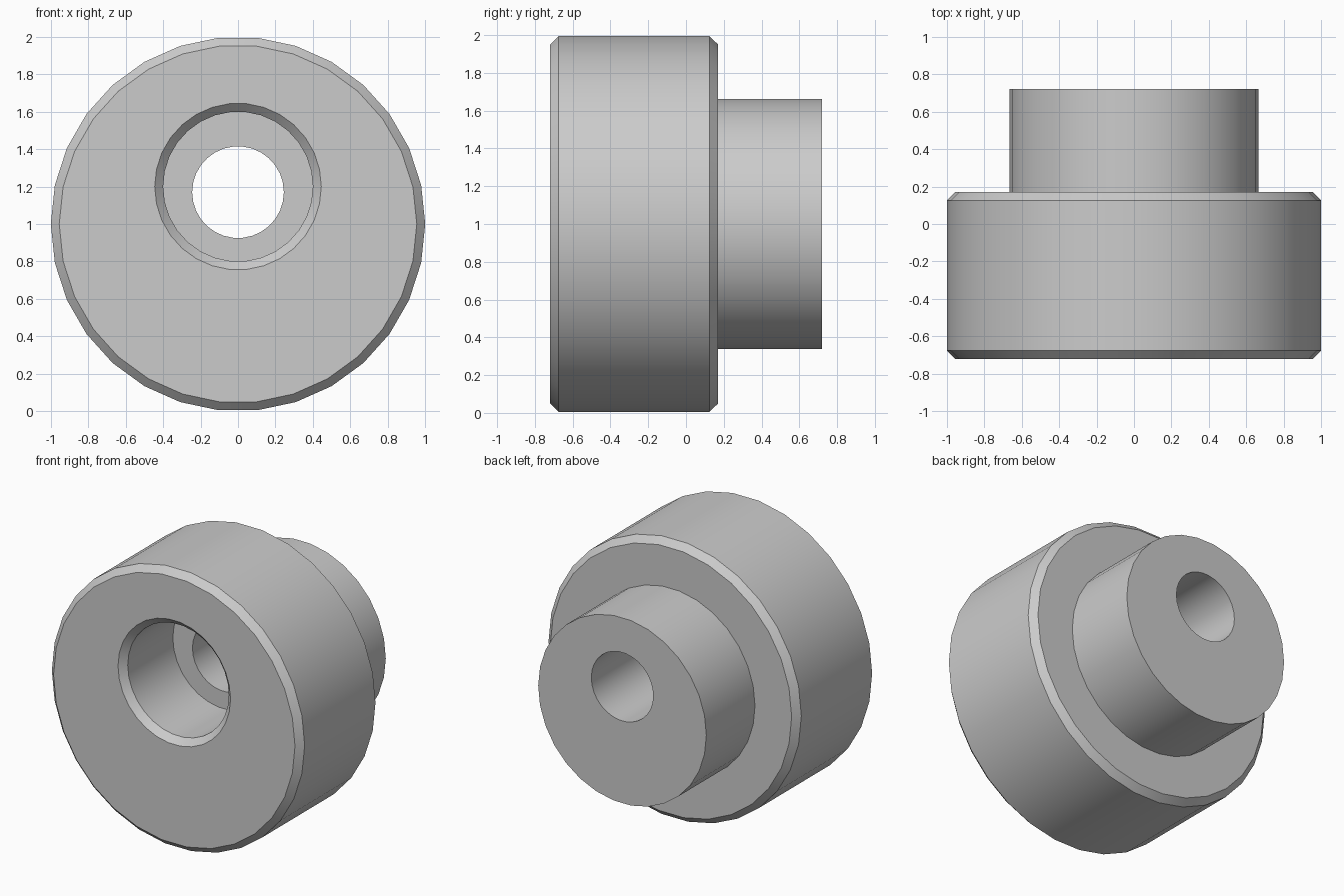
import bpy
import bmesh
from math import cos, sin, pi, radians

SEGMENTS = 30

default_cube = bpy.data.objects.get("Cube")
if default_cube:
    bpy.data.objects.remove(default_cube, do_unlink=True)

# Plain grey metal
grey = bpy.data.materials.new("grey_metal")
grey.use_nodes = True
grey.diffuse_color = (0.6, 0.6, 0.6, 1)
grey.node_tree.nodes["Principled BSDF"].inputs["Base Color"].default_value = (0.6, 0.6, 0.6, 1)

# Sections along y: (y, radius, centre height), outside then back through the bore
BODY_Z, BORE_Z, HOLE_Z = 1.0, 1.2, 1.17
sections = [
    (-0.72, 0.955, BODY_Z),    # front face edge
    (-0.675, 1.0, BODY_Z),     # front chamfer
    (0.125, 1.0, BODY_Z),      # rim
    (0.17, 0.955, BODY_Z),     # rear chamfer
    (0.17, 0.665, BODY_Z),     # shoulder
    (0.72, 0.665, BODY_Z),     # boss end
    (0.72, 0.245, HOLE_Z),     # through hole, rear
    (-0.165, 0.245, HOLE_Z),   # through hole, front
    (-0.165, 0.4, BORE_Z),     # counterbore floor
    (-0.675, 0.4, BORE_Z),     # counterbore wall
    (-0.72, 0.445, BORE_Z),    # counterbore chamfer
]


def add_ring(bm, y, radius, height):
    angles = [2 * pi * i / SEGMENTS for i in range(SEGMENTS)]
    return [bm.verts.new((radius * cos(a), y, height + radius * sin(a))) for a in angles]


# Skin neighbouring sections into one closed eccentric bushing
bm = bmesh.new()
rings = [add_ring(bm, *section) for section in sections]
for a, b in zip(rings, rings[1:] + rings[:1]):
    for i in range(SEGMENTS):
        j = (i + 1) % SEGMENTS
        bm.faces.new((a[i], a[j], b[j], b[i]))
bmesh.ops.recalc_face_normals(bm, faces=bm.faces)

mesh = bpy.data.meshes.new("eccentric_bushing")
bm.to_mesh(mesh)
bm.free()
mesh.materials.append(grey)
bushing = bpy.data.objects.new("eccentric_bushing", mesh)
bpy.context.collection.objects.link(bushing)

# Smooth round walls, crisp edges
bpy.ops.object.select_all(action="DESELECT")
bushing.select_set(True)
bpy.context.view_layer.objects.active = bushing
bpy.ops.object.shade_smooth_by_angle(angle=radians(30))
